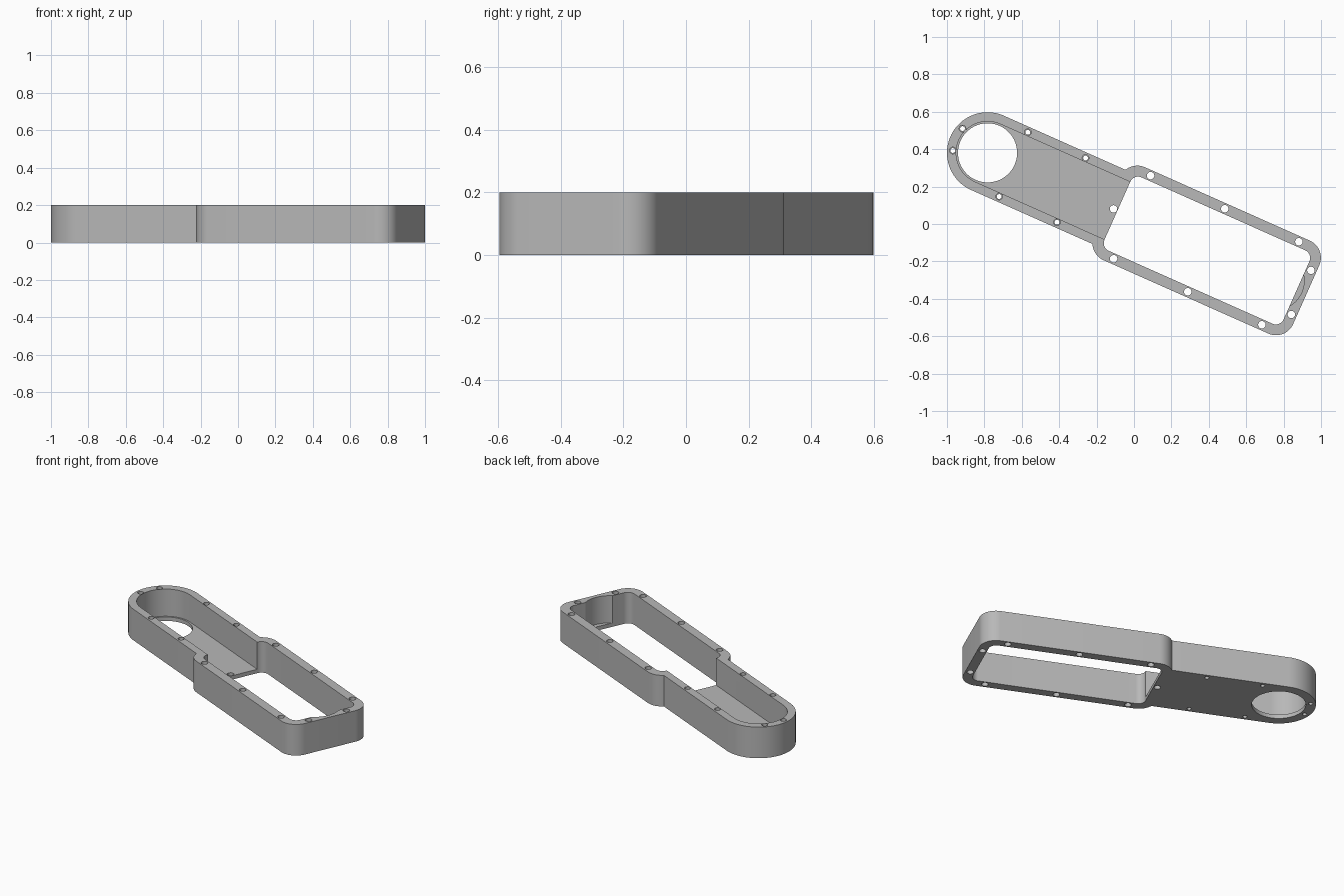
import bpy, bmesh, math
from mathutils import Matrix

if "Cube" in bpy.data.objects:
    bpy.data.objects.remove(bpy.data.objects["Cube"], do_unlink=True)

HEIGHT, FLOOR = 0.2, 0.025
MID = 0.029                      # offset of the long axis
TURN = Matrix.Rotation(math.radians(-24), 4, 'Z') @ Matrix.Translation((0, MID, 0))

grey = bpy.data.materials.new("plain_grey")
grey.use_nodes = True
grey.diffuse_color = (0.48, 0.48, 0.48, 1)
grey.node_tree.nodes["Principled BSDF"].inputs["Base Color"].default_value = grey.diffuse_color


def rounded(left, right, half, r_left, r_right, steps=16):
    """Outline of a rectangle with its own corner radius at each end."""
    points = []
    corners = [(right, 1, 1, r_right, 0), (left, -1, 1, r_left, 90),
               (left, -1, -1, r_left, 180), (right, 1, -1, r_right, 270)]
    for end, sx, sy, r, start in corners:
        n = steps if r > 0 else 0
        for i in range(n + 1):
            a = math.radians(start + 90 * i / max(n, 1))
            p = (end - sx * r + r * math.cos(a), sy * (half - r) + r * math.sin(a))
            if not points or math.dist(p, points[-1]) > 1e-5:
                points.append(p)
    if math.dist(points[0], points[-1]) < 1e-5:
        points.pop()
    return points


def circle(x, y, r, n=24):
    return [(x + r * math.cos(math.tau * i / n), y + r * math.sin(math.tau * i / n))
            for i in range(n)]


def prism(name, outline, bottom, top):
    bm = bmesh.new()
    face = bm.faces.new([bm.verts.new((x, y, bottom)) for x, y in outline])
    new = bmesh.ops.extrude_face_region(bm, geom=[face])["geom"]
    bmesh.ops.translate(bm, vec=(0, 0, top - bottom),
                        verts=[g for g in new if isinstance(g, bmesh.types.BMVert)])
    bmesh.ops.recalc_face_normals(bm, faces=bm.faces)
    bm.transform(TURN)
    mesh = bpy.data.meshes.new(name)
    bm.to_mesh(mesh)
    bm.free()
    mesh.materials.append(grey)
    obj = bpy.data.objects.new(name, mesh)
    bpy.context.collection.objects.link(obj)
    return obj


def combine(target, tool, operation):
    tool.hide_render = True
    mod = target.modifiers.new("shape", 'BOOLEAN')
    mod.operation, mod.solver, mod.object = operation, 'EXACT', tool
    bpy.context.view_layer.objects.active = target
    bpy.ops.object.modifier_apply(modifier=mod.name)
    bpy.data.objects.remove(tool, do_unlink=True)


def cut(outline, bottom=-0.1, top=HEIGHT + 0.1):
    combine(frame, prism("cutter", outline, bottom, top), 'DIFFERENCE')


# Outer body: wide frame joined to a round-ended narrow arm
CAP = -0.87
frame = prism("case_frame", rounded(-0.17, 0.995, 0.272, 0.1, 0.1), 0, HEIGHT)
arm = prism("arm", rounded(CAP - 0.217, -0.06, 0.217, 0.217, 0, 32), 0, HEIGHT)
combine(frame, arm, 'UNION')

# Open window, arm tray, round opening and end-wall recess
cut(rounded(-0.11, 0.938, 0.215, 0.045, 0.045))
cut(rounded(CAP - 0.168, 0.05, 0.168, 0.168, 0, 32), FLOOR)
cut(circle(CAP, 0, 0.158, 96))
cut(circle(0.81, 0, 0.158, 96), FLOOR)

# Screw holes through the wide rim and the tray edge
cut(circle(-0.133, 0, 0.02))
for side in (1, -1):
    for x in (-0.024, 0.41, 0.844):
        cut(circle(x, side * 0.243, 0.02))
    cut(circle(0.965, side * 0.129, 0.02))
    # Stepped screw holes around the arm
    for x, y in ((-0.718, 0.188), (-0.38, 0.188), (-1.045, 0.064)):
        cut(circle(x, side * y, 0.018), FLOOR)
        cut(circle(x, side * y, 0.013))

bpy.ops.object.select_all(action='DESELECT')
frame.select_set(True)
bpy.context.view_layer.objects.active = frame
bpy.ops.object.shade_smooth_by_angle(angle=math.radians(30))
